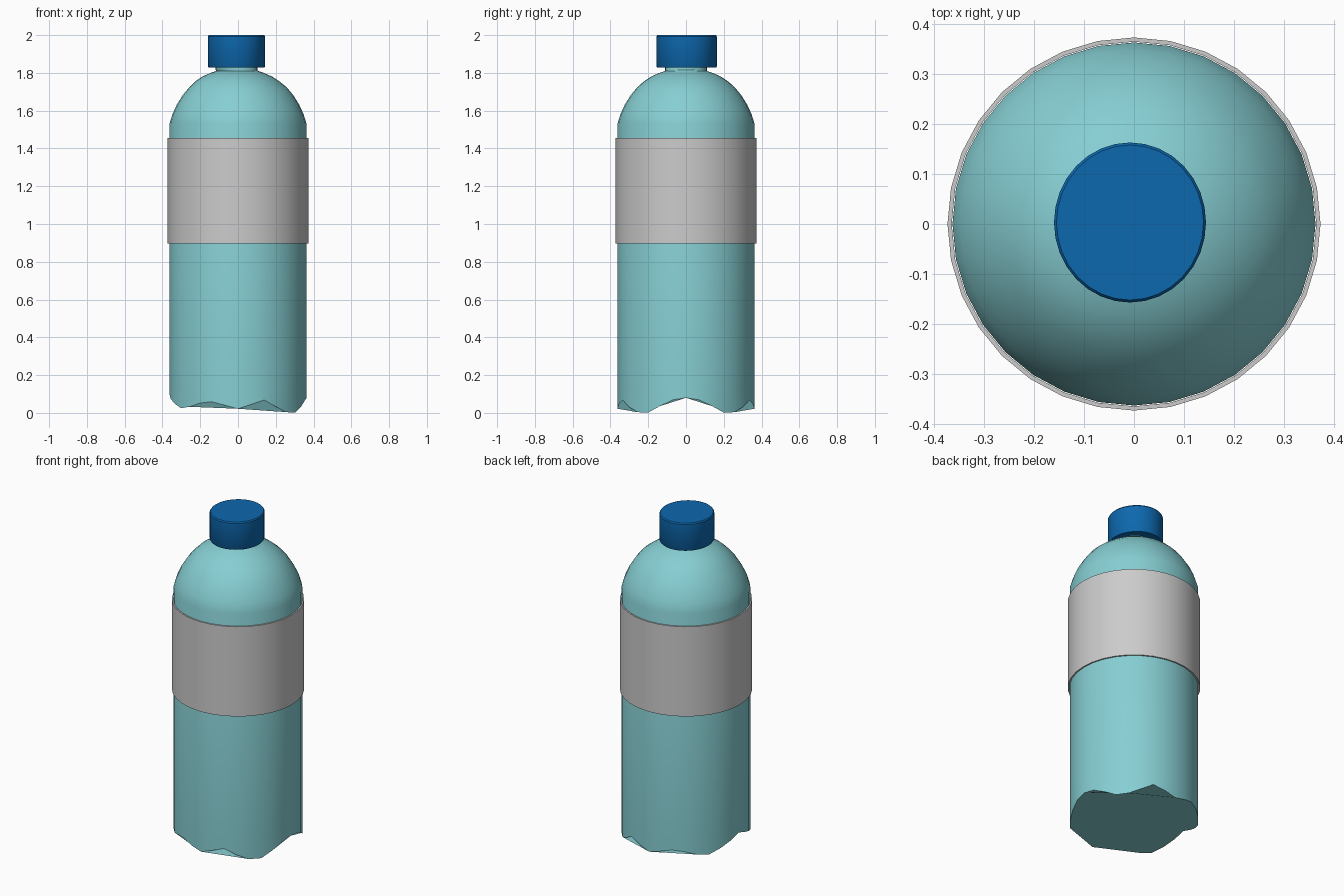
import bpy, bmesh
from math import sin, cos, pi, radians, degrees, atan2

if "Cube" in bpy.data.objects:
    bpy.data.objects.remove(bpy.data.objects["Cube"])

SIDES = 32


def material(name, color):
    m = bpy.data.materials.new(name)
    m.diffuse_color = (*color, 1)
    m.use_nodes = True
    m.node_tree.nodes["Principled BSDF"].inputs["Base Color"].default_value = m.diffuse_color
    return m


def lathe(name, rings, mat=None, close_bottom=True, close_top=True, base=None, sides=SIDES):
    """Stack rings of (rx, ry, cx, cy, z); base(angle) overrides the first ring's height."""
    bm = bmesh.new()
    loops = []
    for k, (rx, ry, cx, cy, z) in enumerate(rings):
        loop = []
        for i in range(sides):
            a = 2 * pi * i / sides
            h = base(a) if base and k == 0 else z
            loop.append(bm.verts.new((cx + rx * cos(a), cy + ry * sin(a), h)))
        loops.append(loop)
    for lo, hi in zip(loops, loops[1:]):
        for i in range(sides):
            j = (i + 1) % sides
            bm.faces.new((lo[i], lo[j], hi[j], hi[i]))
    if close_bottom:
        bm.faces.new(loops[0][::-1])
    if close_top:
        bm.faces.new(loops[-1])
    me = bpy.data.meshes.new(name)
    bm.to_mesh(me)
    bm.free()
    ob = bpy.data.objects.new(name, me)
    bpy.context.collection.objects.link(ob)
    if mat:
        me.materials.append(mat)
    bpy.context.view_layer.objects.active = ob
    ob.select_set(True)
    bpy.ops.object.shade_smooth_by_angle(angle=radians(35))
    ob.select_set(False)
    return ob


# Scalloped foot: height of the lower edge by angle, mirrored across y
FOOT = [(0, .08), (12, .068), (34, 0), (48, .005), (68, .07), (79, .045), (90, .022),
        (101, .04), (113, .06), (124, .052), (143, .018), (158, .05), (180, .1)]


def foot(a):
    d = abs(degrees(atan2(sin(a), cos(a))))
    for (a0, z0), (a1, z1) in zip(FOOT, FOOT[1:]):
        if d <= a1:
            return z0 + (z1 - z0) * (d - a0) / (a1 - a0)
    return FOOT[-1][1]


teal = material("teal_plastic", (0.24, 0.62, 0.65))
blue = material("blue_plastic", (0.004, 0.14, 0.43))

# Body with domed shoulder and neck
R = 0.363
profile = [(R, 0), (R, .13), (R, 1.53), (.347, 1.582), (.324, 1.632), (.294, 1.68),
           (.26, 1.722), (.222, 1.756), (.18, 1.783), (.14, 1.8), (.11, 1.81)]
rings = [(r, r, 0 if z < 1.75 else -.004, 0, z) for r, z in profile]
rings += [(.11, .11, -.008, 0, 1.815), (.11, .11, -.008, 0, 1.85)]
lathe("bottle_body", rings, teal, base=foot)

# Label sleeve with thin rims turned in to the body
lathe("label_sleeve", [(r, r, 0, 0, z) for r, z in
      ((.3645, .897), (.373, .897), (.373, 1.455), (.3645, 1.455))],
      close_bottom=False, close_top=False)

# Screw cap with a small bevelled edge
lathe("cap", [(.152 - d, .16 - d, -.008, .003, z) for d, z in
      ((.004, 1.828), (0, 1.834), (0, 1.993), (.005, 2.0))], blue)
